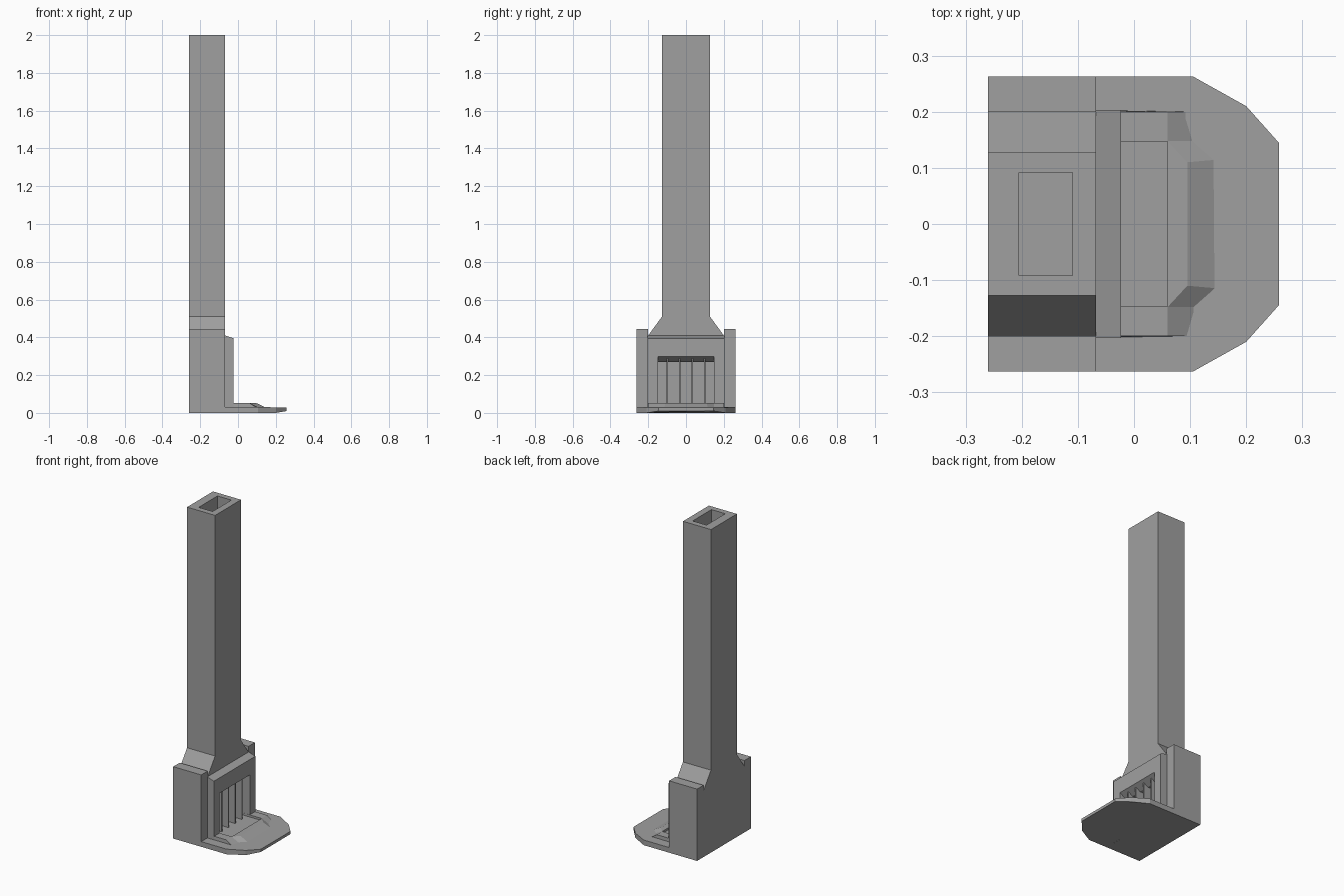
import bpy, bmesh

cube = bpy.data.objects.get("Cube")
if cube:
    bpy.data.objects.remove(cube, do_unlink=True)

stone = bpy.data.materials.new("grey_stone")
stone.use_nodes = True
GREY = (0.35, 0.35, 0.35, 1)
stone.diffuse_color = GREY
stone.node_tree.nodes["Principled BSDF"].inputs["Base Color"].default_value = GREY


def loft(name, lower, upper):
    """Solid between two matching rings of points."""
    bm = bmesh.new()
    a = [bm.verts.new(p) for p in lower]
    b = [bm.verts.new(p) for p in upper]
    n = len(a)
    bm.faces.new(a)
    bm.faces.new(b)
    for i in range(n):
        j = (i + 1) % n
        bm.faces.new((a[i], a[j], b[j], b[i]))
    bmesh.ops.recalc_face_normals(bm, faces=bm.faces)
    mesh = bpy.data.meshes.new(name)
    bm.to_mesh(mesh)
    bm.free()
    mesh.materials.append(stone)
    obj = bpy.data.objects.new(name, mesh)
    bpy.context.collection.objects.link(obj)
    return obj


def box(name, x0, x1, y0, y1, z0, z1):
    ring = [(x0, y0), (x1, y0), (x1, y1), (x0, y1)]
    return loft(name, [(*p, z0) for p in ring], [(*p, z1) for p in ring])


def mirrored(half):
    """Close a half outline by mirroring its first coordinate."""
    return half + [(-a, b) for a, b in reversed(half)]


def cut(obj, cutter):
    mod = obj.modifiers.new("cut", 'BOOLEAN')
    mod.operation = 'DIFFERENCE'
    mod.solver = 'EXACT'
    mod.object = cutter
    cutter.hide_render = True
    cutter.hide_set(True)


BACK, FACE, FRONT = -0.26, -0.068, -0.023

# Chimney stack, sloped shoulders and side pillars share one silhouette
outline = mirrored([(0.263, 0), (0.263, 0.445), (0.2, 0.445),
                    (0.2, 0.41), (0.127, 0.51), (0.127, 2)])
body = loft("chimney_body", [(BACK, y, z) for y, z in outline],
            [(FACE, y, z) for y, z in outline])

# Surround with a sloped mantel top
side = [(FACE, 0), (FRONT, 0), (FRONT, 0.395), (FACE, 0.41)]
surround = loft("fireplace_surround", [(x, -0.203, z) for x, z in side],
                [(x, 0.203, z) for x, z in side])

# Flue and firebox cutters
flue = box("flue_cutter", -0.205, -0.11, -0.092, 0.092, 0.65, 2.1)
firebox_side = [(0, 0.04), (0, 0.315), (FACE, 0.27), (-0.17, 0.27), (-0.17, 0.04)]
firebox = loft("firebox_cutter", [(x, -0.148, z) for x, z in firebox_side],
               [(x, 0.148, z) for x, z in firebox_side])
cut(body, flue)
cut(body, firebox)
cut(surround, firebox)

# Grate bars
for i in range(4):
    y = -0.099 + 0.066 * i
    box(f"grate_bar_{i + 1}", -0.1, -0.04, y - 0.004, y + 0.004, 0.035, 0.29)

# Hearth slab, tapering to a thin outer lip
slab = [(0.263, FACE), (0.263, 0.105), (0.21, 0.2), (0.145, 0.258)]
top = mirrored(slab)
under = mirrored([(0.263, FACE), (0.263, 0.105), (0.21, 0.2), (0.145, 0.2)])
loft("hearth_slab",
     [(x, y, 0.01 if x > 0.2 else 0) for y, x in top],
     [(x, y, 0.032 - 0.03 * max(0, x - 0.1)) for y, x in top])
base = bpy.data.objects["hearth_slab"]
for v in base.data.vertices:
    if v.co.z < 0.02:
        v.co.z = 0.01 if v.co.x > 0.25 else 0

# Raised hearth curb with a sunken centre
low = mirrored([(0.203, FACE), (0.2, 0.1), (0.148, 0.115), (0.115, 0.152)])
high = mirrored([(0.2, FACE), (0.2, 0.06), (0.148, 0.06), (0.11, 0.095)])
curb = loft("hearth_curb", [(x, y, 0.026) for y, x in low],
            [(x, y, 0.053) for y, x in high])
well = box("hearth_well_cutter", -0.2, 0.06, -0.147, 0.147, 0.04, 0.1)
cut(curb, well)
